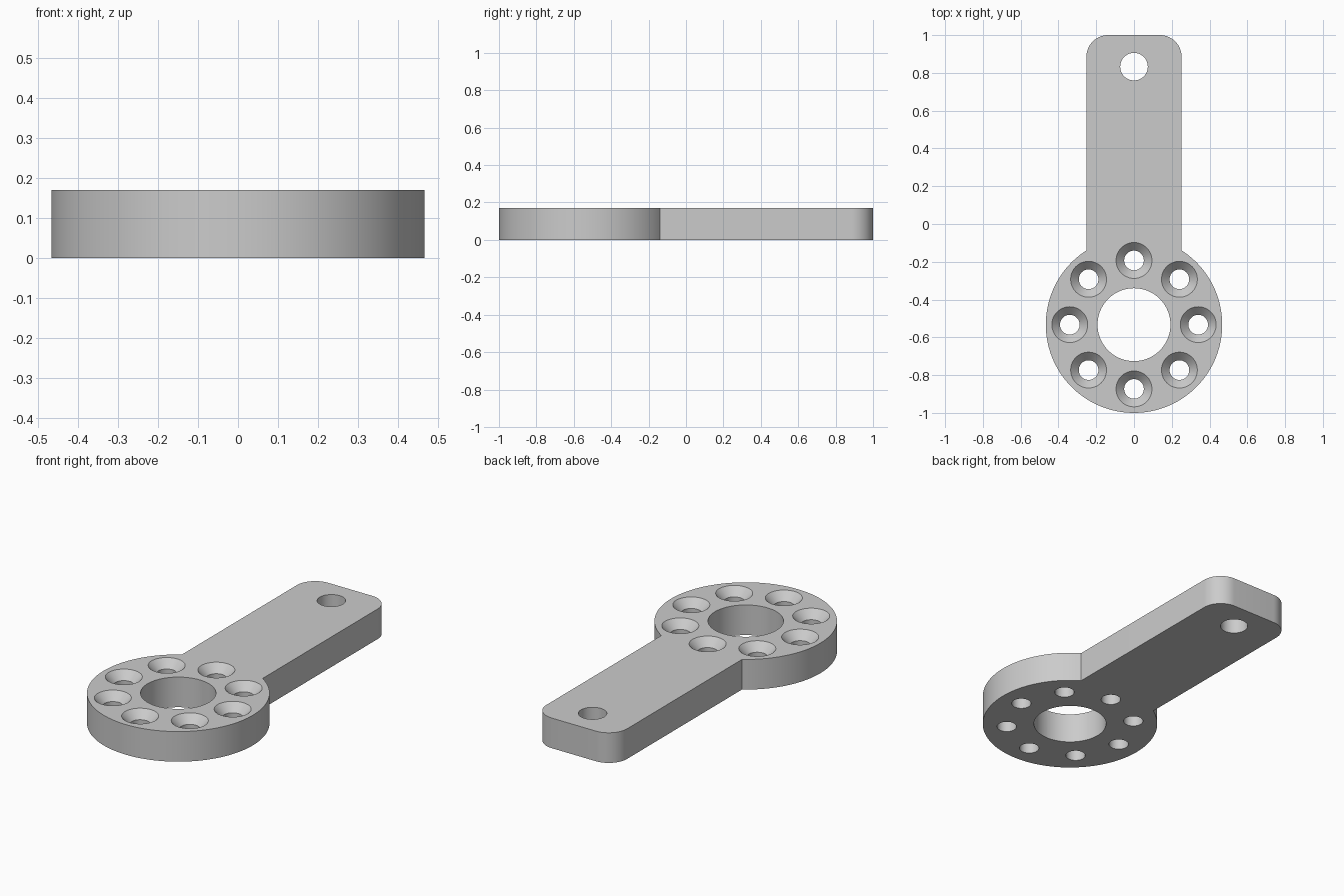
import bpy, bmesh
from math import sin, cos, pi, atan2, sqrt

cube = bpy.data.objects.get("Cube")
if cube:
    bpy.data.objects.remove(cube, do_unlink=True)

THICK = 0.17
RING_Y, RING_R = -0.533, 0.467
ARM_W, CORNER = 0.252, 0.115
BOLT_CIRCLE, BOLT_R, SINK_R, SINK_DEPTH = 0.34, 0.052, 0.095, 0.045

grey = bpy.data.materials.new("plain_grey")
grey.use_nodes = True
colour = (0.6, 0.6, 0.6, 1)
grey.diffuse_color = colour
grey.node_tree.nodes["Principled BSDF"].inputs["Base Color"].default_value = colour


def make_object(name, bm):
    bmesh.ops.recalc_face_normals(bm, faces=bm.faces)
    mesh = bpy.data.meshes.new(name)
    bm.to_mesh(mesh)
    bm.free()
    mesh.materials.append(grey)
    obj = bpy.data.objects.new(name, mesh)
    bpy.context.collection.objects.link(obj)
    return obj


def arc(cx, cy, r, start, end, steps):
    angles = [start + (end - start) * i / steps for i in range(steps + 1)]
    return [(cx + r * cos(a), cy + r * sin(a)) for a in angles]


def add_turned(bm, x, y, profile, sides):
    """Closed turned solid from (radius, height) pairs, bottom to top."""
    rings = [[bm.verts.new((px, py, z))
              for px, py in arc(x, y, r, 0, 2 * pi, sides)[:-1]]
             for r, z in profile]
    for low, high in zip(rings, rings[1:]):
        for i in range(sides):
            j = (i + 1) % sides
            bm.faces.new((low[i], low[j], high[j], high[i]))
    bm.faces.new(rings[0][::-1])
    bm.faces.new(rings[-1])


# Plate: round ring end joined to a straight arm with rounded corners
join = atan2(sqrt(RING_R ** 2 - ARM_W ** 2), ARM_W)
outline = arc(0, RING_Y, RING_R, pi - join, 2 * pi + join, 112)
outline += arc(ARM_W - CORNER, 1 - CORNER, CORNER, 0, pi / 2, 14)
outline += arc(CORNER - ARM_W, 1 - CORNER, CORNER, pi / 2, pi, 14)
bm = bmesh.new()
base = bm.faces.new([bm.verts.new((x, y, 0)) for x, y in outline])
top = bmesh.ops.extrude_face_region(bm, geom=[base])["geom"]
bmesh.ops.translate(bm, vec=(0, 0, THICK),
                    verts=[v for v in top if isinstance(v, bmesh.types.BMVert)])
plate = make_object("lever_plate", bm)

# Cutter: centre bore, arm hole and eight countersunk bolt holes
bm = bmesh.new()
OVER = 0.02
for y, r, sides in ((RING_Y, 0.193, 96), (0.833, 0.073, 64)):
    add_turned(bm, 0, y, [(r, -OVER), (r, THICK + OVER)], sides)
slope = (SINK_R - BOLT_R) / SINK_DEPTH
bolt_profile = [(BOLT_R, -OVER), (BOLT_R, THICK - SINK_DEPTH),
                (SINK_R + OVER * slope, THICK + OVER)]
for x, y in arc(0, RING_Y, BOLT_CIRCLE, 0, 2 * pi, 8)[:-1]:
    add_turned(bm, x, y, bolt_profile, 48)
cutter = make_object("hole_cutter", bm)
cutter.hide_render = True

# Cut the holes, then remove the helper
cut = plate.modifiers.new("holes", "BOOLEAN")
cut.operation = "DIFFERENCE"
cut.solver = "EXACT"
cut.object = cutter
bpy.ops.object.select_all(action="DESELECT")
plate.select_set(True)
bpy.context.view_layer.objects.active = plate
bpy.ops.object.modifier_apply(modifier=cut.name)
bpy.data.objects.remove(cutter, do_unlink=True)
bpy.ops.object.shade_smooth_by_angle(angle=pi / 6)
